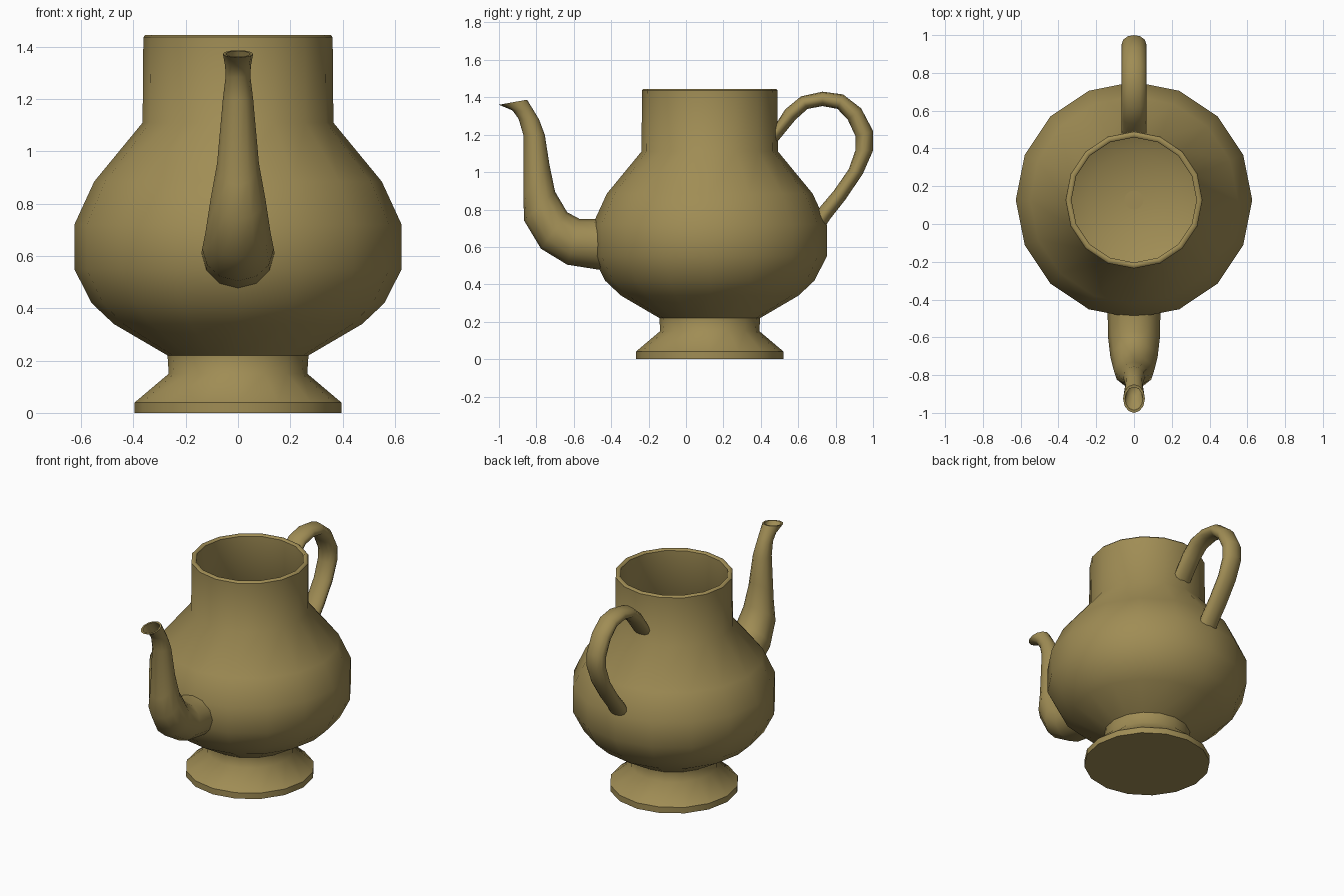
import bpy, bmesh, math

if "Cube" in bpy.data.objects:
    bpy.data.objects.remove(bpy.data.objects["Cube"])

brass = bpy.data.materials.new("aged brass")
brass.diffuse_color = (0.35, 0.265, 0.09, 1)
brass.use_nodes = True
brass.node_tree.nodes["Principled BSDF"].inputs["Base Color"].default_value = brass.diffuse_color


def finish(name, rings, sharp=()):
    """Skin a list of closed point rings, cap both ends, mark chosen rings sharp."""
    bm = bmesh.new()
    vr = [[bm.verts.new(p) for p in ring] for ring in rings]
    n = len(vr[0])
    for a, b in zip(vr, vr[1:]):
        for i in range(n):
            j = (i + 1) % n
            bm.faces.new((a[i], a[j], b[j], b[i]))
    bm.faces.new(vr[0])
    bm.faces.new(vr[-1])
    bmesh.ops.recalc_face_normals(bm, faces=bm.faces)
    for f in bm.faces:
        f.smooth = True
    for k in list(sharp) + [0, len(vr) - 1]:
        for i in range(n):
            bm.edges.get((vr[k][i], vr[k][(i + 1) % n])).smooth = False
    me = bpy.data.meshes.new(name)
    bm.to_mesh(me)
    bm.free()
    me.materials.append(brass)
    ob = bpy.data.objects.new(name, me)
    bpy.context.collection.objects.link(ob)
    return ob


def lathe(name, profile, sharp=(), sides=16, cy=0.127):
    turns = [2 * math.pi * i / sides for i in range(sides)]
    return finish(name, [[(r * math.cos(t), cy + r * math.sin(t), z) for t in turns]
                         for r, z in profile], sharp)


def section(p, q, w, sides=12, inset=0.0):
    """Oval ring spanning p to q in the side plane, half-width w across x."""
    cy, cz = (p[0] + q[0]) / 2, (p[1] + q[1]) / 2
    hy, hz = (q[0] - p[0]) / 2, (q[1] - p[1]) / 2
    k = 1 - inset / w
    ring = []
    for i in range(sides):
        t = 2 * math.pi * i / sides
        c, s = k * math.cos(t), k * math.sin(t)
        ring.append((w * c, cy + hy * s, cz + hz * s))
    return ring


# Flared foot
lathe("foot", [(0.395, 0), (0.395, 0.04), (0.265, 0.15), (0.27, 0.225)], sharp=[1])

# Hollow body with straight neck: outside up, over the rim, inside down
lathe("body", [(0.27, 0.22), (0.475, 0.34), (0.56, 0.42), (0.626, 0.55), (0.626, 0.72),
               (0.55, 0.885), (0.365, 1.11), (0.362, 1.437), (0.355, 1.445),
               (0.337, 1.445), (0.331, 1.437), (0.333, 1.12), (0.515, 0.87), (0.586, 0.71),
               (0.586, 0.565), (0.525, 0.45), (0.45, 0.375), (0.25, 0.262), (0.05, 0.25)],
      sharp=[7, 10])

# Curved spout with an open tip
spout = [((-0.445, 0.475), (-0.47, 0.75), 0.14), ((-0.635, 0.505), (-0.57, 0.75), 0.137),
         ((-0.775, 0.59), (-0.635, 0.785), 0.125), ((-0.865, 0.74), (-0.70, 0.895), 0.105),
         ((-0.87, 0.87), (-0.73, 1.04), 0.08), ((-0.87, 1.2), (-0.755, 1.2), 0.058),
         ((-0.895, 1.285), (-0.785, 1.28), 0.048), ((-0.928, 1.33), (-0.81, 1.322), 0.049),
         ((-1.0, 1.36), (-0.85, 1.387), 0.058)]
outer = [section(*s) for s in spout]
inner = [section(*s, inset=0.011) for s in reversed(spout[4:])]
finish("spout", outer + inner, sharp=[len(outer) - 1, len(outer)])

# Looped handle: outer and inner edge points along the loop
handle = [((0.47, 1.24), (0.47, 1.14)), ((0.53, 1.335), (0.585, 1.28)),
          ((0.615, 1.405), (0.65, 1.338)), ((0.73, 1.43), (0.73, 1.353)),
          ((0.84, 1.415), (0.81, 1.338)), ((0.937, 1.34), (0.865, 1.28)),
          ((1.0, 1.22), (0.907, 1.19)), ((1.0, 1.115), (0.907, 1.12)),
          ((0.945, 0.99), (0.87, 1.015)), ((0.85, 0.85), (0.79, 0.90)),
          ((0.775, 0.755), (0.718, 0.815)), ((0.735, 0.695), (0.685, 0.765))]
finish("handle", [section(p, q, 0.065) for p, q in handle])
